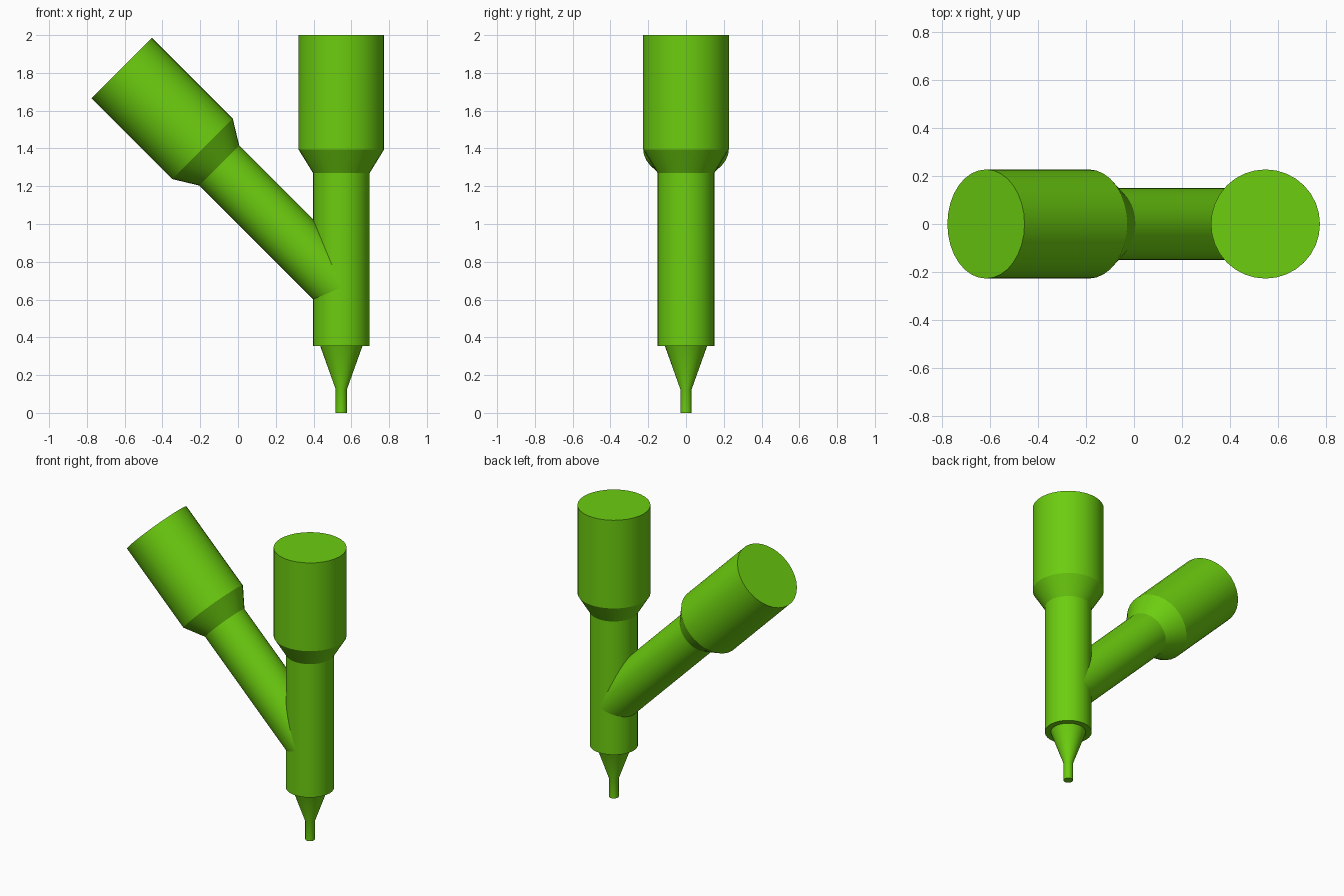
import bpy, bmesh, math
from mathutils import Matrix, Vector

cube = bpy.data.objects.get("Cube")
if cube:
    bpy.data.objects.remove(cube, do_unlink=True)

# Single green plastic
green = bpy.data.materials.new("green")
green.use_nodes = True
colour = (0.15, 0.61, 0.005, 1)
green.diffuse_color = colour
green.node_tree.nodes["Principled BSDF"].inputs["Base Color"].default_value = colour

SIDES = 32
AXIS_X = 0.547      # centre line of the upright tube
JOINT_Z = 0.663     # where the two centre lines meet


def lathe(name, profile, matrix):
    """Closed solid of revolution from (radius, height) pairs, placed by matrix."""
    bm = bmesh.new()
    rings = []
    for r, z in profile:
        rings.append([bm.verts.new((r * math.cos(a), r * math.sin(a), z))
                      for a in (math.tau * i / SIDES for i in range(SIDES))])
    for low, high in zip(rings, rings[1:]):
        for i in range(SIDES):
            j = (i + 1) % SIDES
            bm.faces.new((low[i], low[j], high[j], high[i]))
    bm.faces.new(rings[0][::-1])
    bm.faces.new(rings[-1])
    bm.transform(matrix)
    mesh = bpy.data.meshes.new(name)
    bm.to_mesh(mesh)
    bm.free()
    mesh.materials.append(green)
    obj = bpy.data.objects.new(name, mesh)
    bpy.context.collection.objects.link(obj)
    bpy.ops.object.select_all(action="DESELECT")
    obj.select_set(True)
    bpy.context.view_layer.objects.active = obj
    bpy.ops.object.shade_smooth_by_angle(angle=math.radians(25))
    return obj


def socket_tube(length):
    """Narrow tube flaring into a wide socket, measured from its lower end."""
    return [(0.15, 0), (0.15, length), (0.227, length + 0.125), (0.227, length + 0.73)]


# Upright tube with its socket
lathe("main_tube", socket_tube(0.915), Matrix.Translation((AXIS_X, 0, 0.355)))

# Side tube leaning 45 degrees toward -x
lean = Matrix.Translation((AXIS_X, 0, JOINT_Z)) @ Matrix.Rotation(-math.pi / 4, 4, "Y")
lathe("side_tube", socket_tube(0.915), lean)

# Tapered nozzle and thin tip under the upright tube
lathe("nozzle", [(0.03, 0), (0.03, 0.125), (0.112, 0.355)],
      Matrix.Translation((AXIS_X, 0, 0)))
